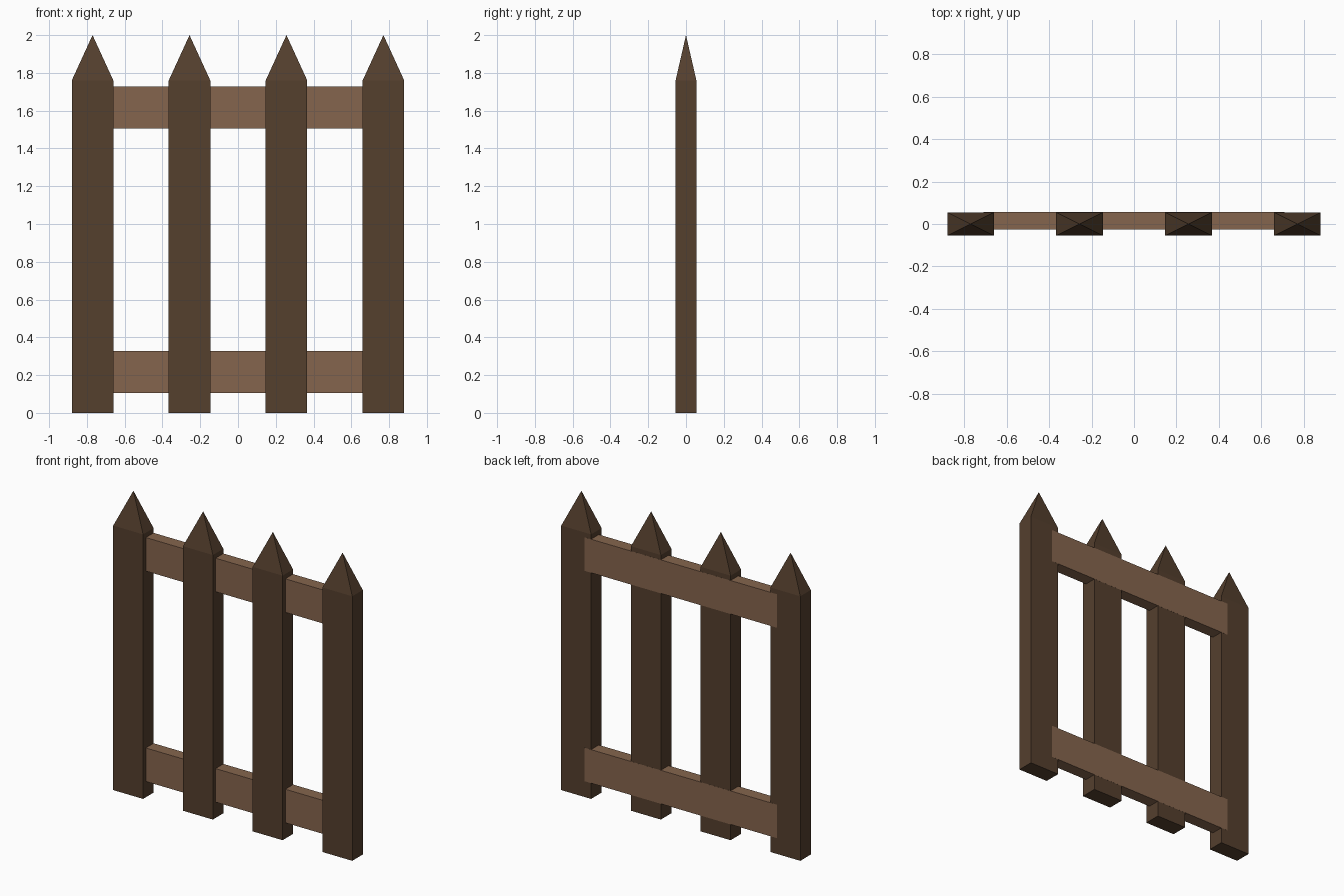
import bpy, bmesh

if "Cube" in bpy.data.objects:
    bpy.data.objects.remove(bpy.data.objects["Cube"])


def material(name, color):
    m = bpy.data.materials.new(name)
    m.diffuse_color = (*color, 1)
    m.use_nodes = True
    m.node_tree.nodes["Principled BSDF"].inputs["Base Color"].default_value = m.diffuse_color
    return m


dark_wood = material("dark_wood", (0.09, 0.05, 0.027))
light_wood = material("light_wood", (0.235, 0.13, 0.075))


def box(name, lo, hi, mat, tip=None):
    """Box between two corners; an optional tip height adds a pyramid on top."""
    bm = bmesh.new()
    bmesh.ops.create_cube(bm, size=1)
    for v in bm.verts:
        v.co = [lo[i] if v.co[i] < 0 else hi[i] for i in range(3)]
    if tip is not None:
        bm.faces.ensure_lookup_table()
        top = max(bm.faces, key=lambda f: f.calc_center_median().z)
        apex = bmesh.ops.poke(bm, faces=[top])["verts"][0]
        apex.co.z = tip
    bmesh.ops.recalc_face_normals(bm, faces=bm.faces)
    mesh = bpy.data.meshes.new(name)
    bm.to_mesh(mesh)
    bm.free()
    mesh.materials.append(mat)
    obj = bpy.data.objects.new(name, mesh)
    bpy.context.collection.objects.link(obj)
    return obj


# Pointed pickets
for i in range(4):
    x = -0.77 + i * 0.5133
    box(f"picket_{i + 1}", (x - 0.11, -0.055, 0), (x + 0.11, 0.055, 1.76),
        dark_wood, tip=2.0)

# Cross rails, level with the back of the pickets
for name, z in (("lower_rail", 0.105), ("upper_rail", 1.505)):
    box(name, (-0.71, -0.026, z), (0.71, 0.0555, z + 0.223), light_wood)
